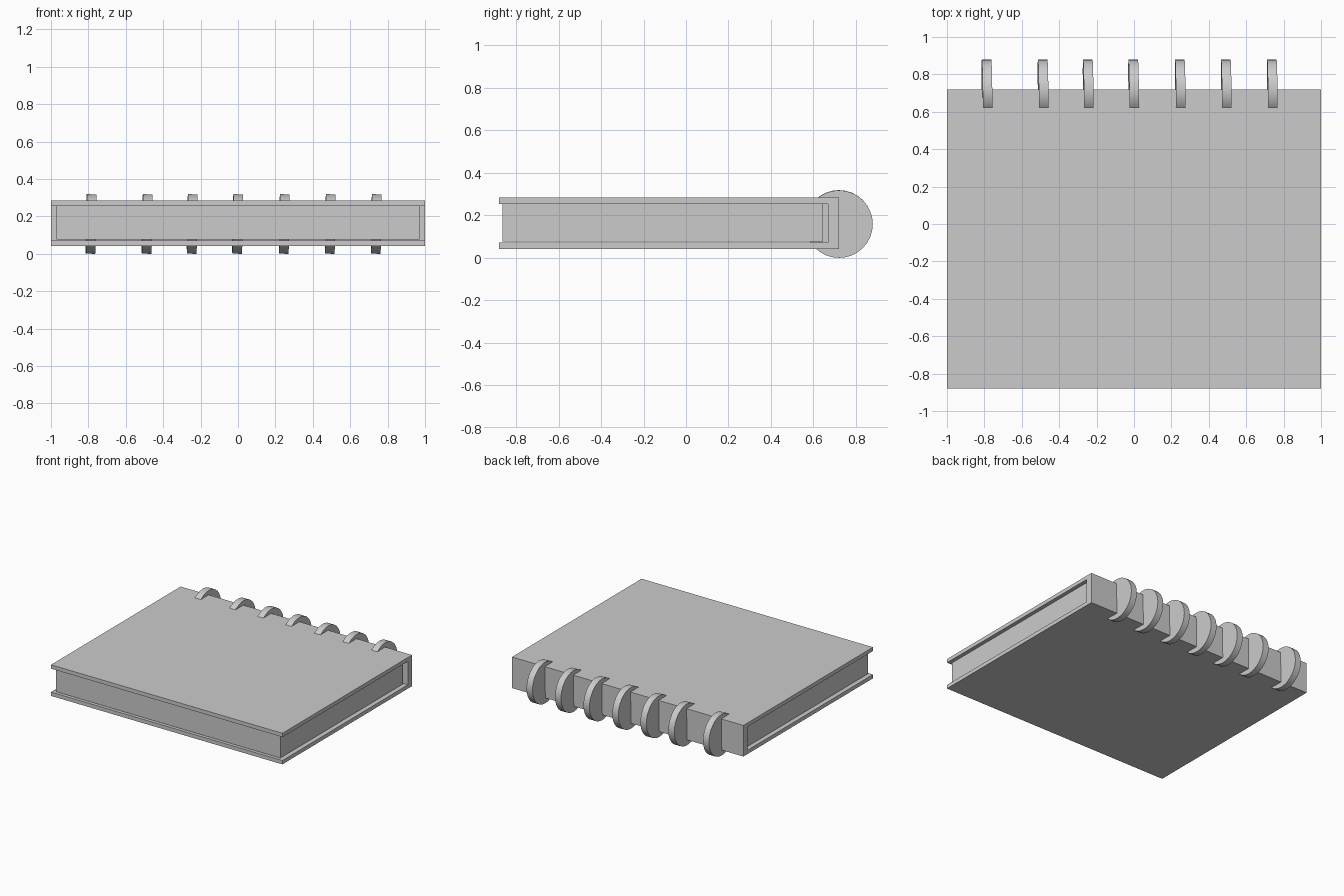
import bpy, bmesh, math

if "Cube" in bpy.data.objects:
    bpy.data.objects.remove(bpy.data.objects["Cube"])


def finish(name, bm):
    bmesh.ops.recalc_face_normals(bm, faces=bm.faces)
    mesh = bpy.data.meshes.new(name)
    bm.to_mesh(mesh)
    bm.free()
    obj = bpy.data.objects.new(name, mesh)
    bpy.context.collection.objects.link(obj)
    return obj


def extrude_yz(name, profile, x0, x1):
    """Extrude a closed (y, z) outline along x."""
    bm = bmesh.new()
    face = bm.faces.new([bm.verts.new((x0, y, z)) for y, z in profile])
    res = bmesh.ops.extrude_face_region(bm, geom=[face])
    verts = [e for e in res["geom"] if isinstance(e, bmesh.types.BMVert)]
    bmesh.ops.translate(bm, verts=verts, vec=(x1 - x0, 0, 0))
    return finish(name, bm)


# Wrap-around cover: two boards joined by the spine
F, B, S = -0.88, 0.72, 0.668
Z0, Z1, T = 0.041, 0.284, 0.03
extrude_yz("cover", [(F, Z0), (B, Z0), (B, Z1), (F, Z1),
                     (F, Z1 - T), (S, Z1 - T), (S, Z0 + T), (F, Z0 + T)], -1, 1)

# Page block, slightly inset on all sides
extrude_yz("pages", [(-0.863, 0.076), (0.645, 0.076), (0.645, 0.255), (-0.863, 0.255)],
           -0.97, 0.97)

# Binding discs along the spine, leaning very slightly
for i, x in enumerate((-0.786, -0.486, -0.245, -0.002, 0.247, 0.493, 0.739)):
    bpy.ops.mesh.primitive_cylinder_add(
        vertices=32, radius=0.159, depth=0.051, location=(x, 0.72, 0.159),
        rotation=(0, math.radians(91), math.radians(0.8)))
    bpy.context.object.name = f"binding_ring_{i + 1}"
    bpy.ops.object.shade_smooth_by_angle(angle=math.radians(30))
